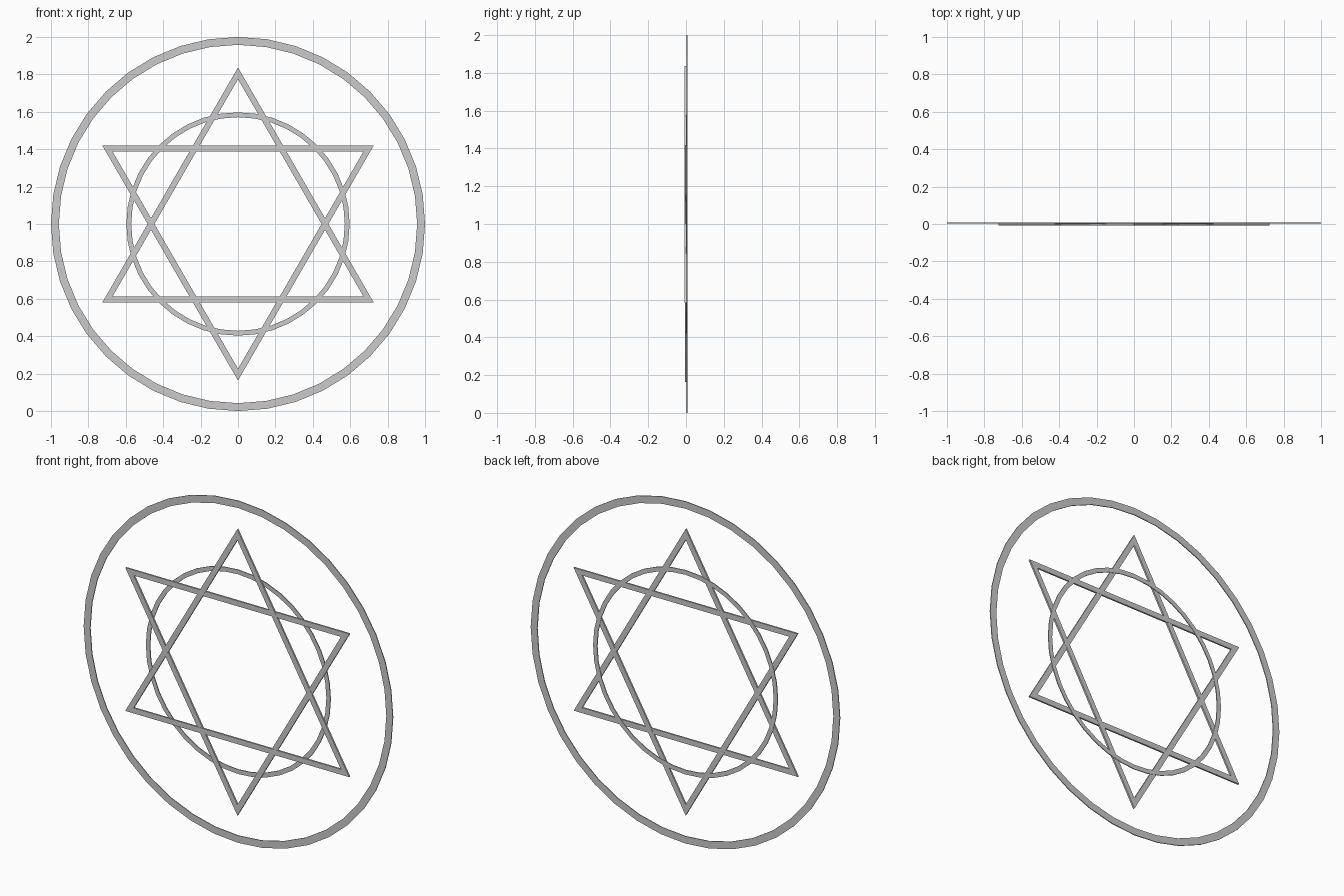
import bpy
from math import sin, cos, tau, pi

if "Cube" in bpy.data.objects:
    bpy.data.objects.remove(bpy.data.objects["Cube"])


def band(name, sides, outer, inner, front, back, start=0.0):
    """Thin solid polygonal band standing in the XZ plane, centred at z = 1."""
    verts = []
    # Cross-section corners, swept round the centre
    for r, y in ((outer, front), (inner, front), (inner, back), (outer, back)):
        for i in range(sides):
            a = start + tau * i / sides
            verts.append((r * cos(a), y, 1 + r * sin(a)))
    faces = []
    for k in range(4):
        p, q = k * sides, (k + 1) % 4 * sides
        for i in range(sides):
            j = (i + 1) % sides
            faces.append((p + i, p + j, q + j, q + i))
    mesh = bpy.data.meshes.new(name)
    mesh.from_pydata(verts, [], faces)
    mesh.update()
    obj = bpy.data.objects.new(name, mesh)
    bpy.context.collection.objects.link(obj)
    return obj


# Thin circles at the back
band("outer_ring", 40, 1.0, 0.958, 0.002, 0.007)
band("inner_ring", 40, 0.597, 0.571, 0.001, 0.006)

# Two crossed triangles, slightly in front
band("upright_triangle", 3, 0.837, 0.774, -0.007, 0.003, pi / 2)
band("inverted_triangle", 3, 0.837, 0.774, -0.006, 0.004, -pi / 2)
